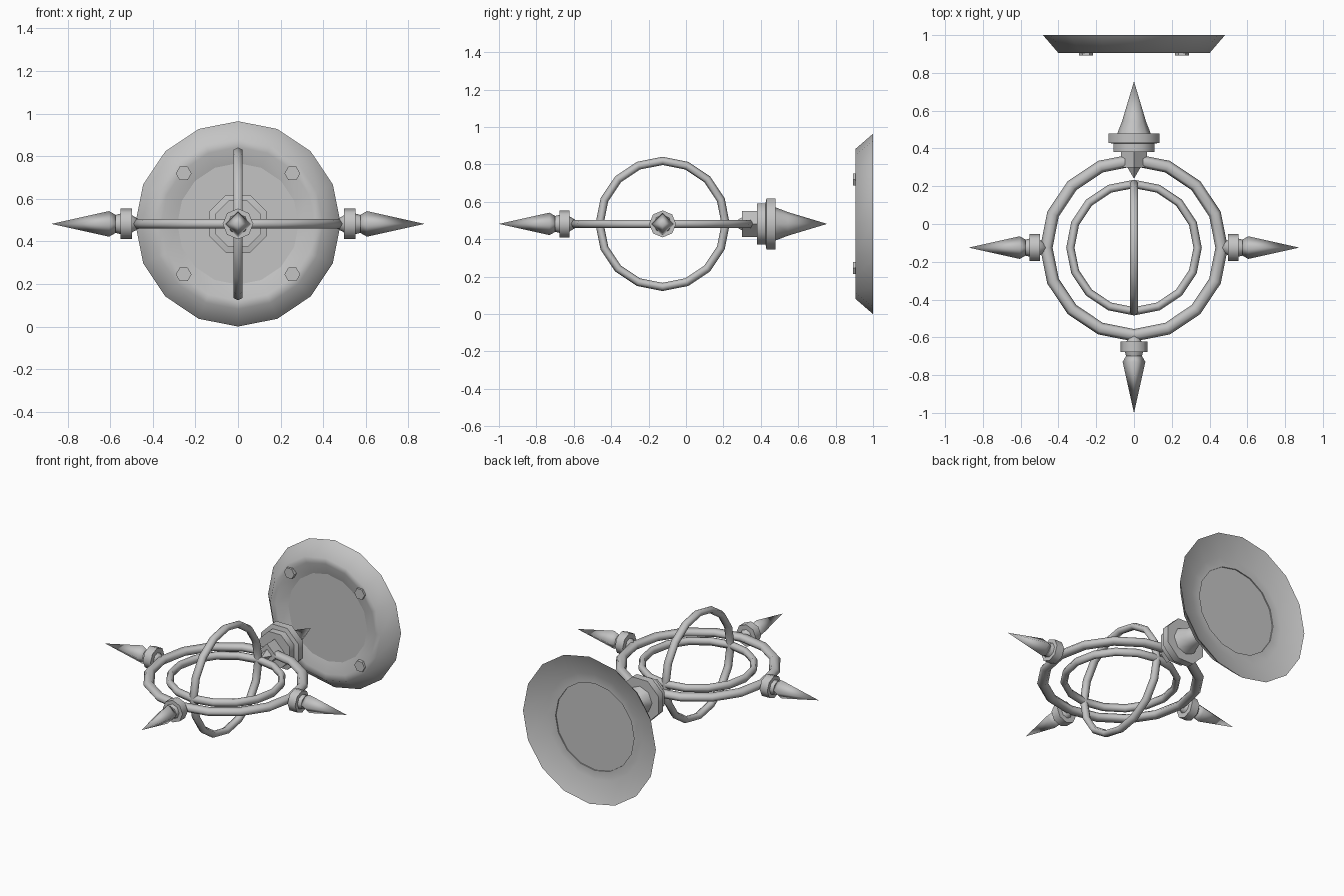
import bpy, bmesh, math
from mathutils import Vector, Matrix

if "Cube" in bpy.data.objects:
    bpy.data.objects.remove(bpy.data.objects["Cube"], do_unlink=True)

# One plain grey metal
metal = bpy.data.materials.new("grey_metal")
metal.use_nodes = True
GREY = (0.55, 0.55, 0.55, 1)
metal.diffuse_color = GREY
metal.node_tree.nodes["Principled BSDF"].inputs["Base Color"].default_value = GREY

MID = 0.482                           # height of the common axis
HUB = Vector((0, -0.125, MID))        # centre of the rings
FRONT, BACK = Vector((0, -1, 0)), Vector((0, 1, 0))
LEFT, RIGHT, UP = Vector((1, 0, 0)), Vector((-1, 0, 0)), Vector((0, 0, 1))


def lathe(name, profile, sides, centre, axis, turn=0.0, closed=False, crease=50):
    """Spin (radius, distance) points around an axis through centre."""
    bm = bmesh.new()
    rows = []
    for i in range(sides):
        a = 2 * math.pi * i / sides + turn
        rows.append([bm.verts.new((r * math.cos(a), r * math.sin(a), t)) for r, t in profile])
    steps = len(profile) if closed else len(profile) - 1
    for i in range(sides):
        p, q = rows[i], rows[(i + 1) % sides]
        for j in range(steps):
            k = (j + 1) % len(profile)
            bm.faces.new((p[j], q[j], q[k], p[k]))
    bmesh.ops.remove_doubles(bm, verts=bm.verts, dist=1e-5)
    bmesh.ops.recalc_face_normals(bm, faces=bm.faces)
    spin = axis.to_track_quat('Z', 'Y').to_matrix().to_4x4()
    bmesh.ops.transform(bm, matrix=Matrix.Translation(centre) @ spin, verts=bm.verts)
    mesh = bpy.data.meshes.new(name)
    bm.to_mesh(mesh)
    bm.free()
    mesh.materials.append(metal)
    mesh.shade_smooth()
    mesh.set_sharp_from_angle(angle=math.radians(crease))
    obj = bpy.data.objects.new(name, mesh)
    bpy.context.collection.objects.link(obj)
    return obj


def ring(name, radius, wide, thick, axis):
    """Ring with a six-sided tube."""
    tube = [(radius + wide * math.cos(k * math.pi / 3),
             thick * math.sin(k * math.pi / 3) / math.sin(math.pi / 3)) for k in range(6)]
    lathe(name, tube, 16, HUB, axis, closed=True, crease=80)


# Rings
ring("outer_ring", 0.464, 0.033, 0.022, UP)
ring("inner_ring", 0.337, 0.022, 0.022, UP)
ring("upright_ring", 0.337, 0.022, 0.022, LEFT)

# Three small finials around the outer ring
collar = [(0, 0.43), (0.04, 0.497), (0.072, 0.497), (0.072, 0.552),
          (0.048, 0.552), (0.042, 0.575), (0, 0.575)]
spike = [(0, 0.57), (0.04, 0.57), (0.06, 0.605), (0, 0.875)]
for side, axis in (("front", FRONT), ("left", LEFT), ("right", RIGHT)):
    lathe(side + "_collar", collar, 8, HUB, axis)
    lathe(side + "_spike", spike, 4, HUB, axis, crease=95)

# Large rear finial with its square stem and stepped flange
lathe("rear_stem", [(0, 0.365), (0.035, 0.425), (0.07, 0.425), (0.07, 0.51), (0, 0.51)],
      4, HUB, BACK)
flange = [(0, 0.505), (0.118, 0.505), (0.118, 0.55), (0.147, 0.555),
          (0.147, 0.603), (0, 0.603)]
lathe("rear_flange", flange, 8, HUB, BACK, turn=math.pi / 8)
lathe("rear_spike", [(0, 0.6), (0.09, 0.6), (0.063, 0.67), (0, 0.88)], 8, HUB, BACK)

# Wall plate: dished rim around a thin flat panel
WALL = Vector((0, 0, MID))
rim = [(0.482, 1.0), (0.40, 0.905), (0.36, 0.908), (0.285, 0.93),
       (0.285, 0.945), (0.345, 0.945)]
lathe("plate_rim", rim, 16, WALL, BACK, closed=True, crease=60)
lathe("plate_panel", [(0, 0.93), (0.29, 0.93), (0.29, 0.938), (0, 0.938)], 16, WALL, BACK)

# Four hexagonal bolts on the plate
for x in (-0.255, 0.255):
    for z in (-0.237, 0.237):
        lathe("plate_bolt", [(0, 0.893), (0.037, 0.893), (0.037, 0.93), (0, 0.93)],
              6, WALL + Vector((x, 0, z)), BACK)
